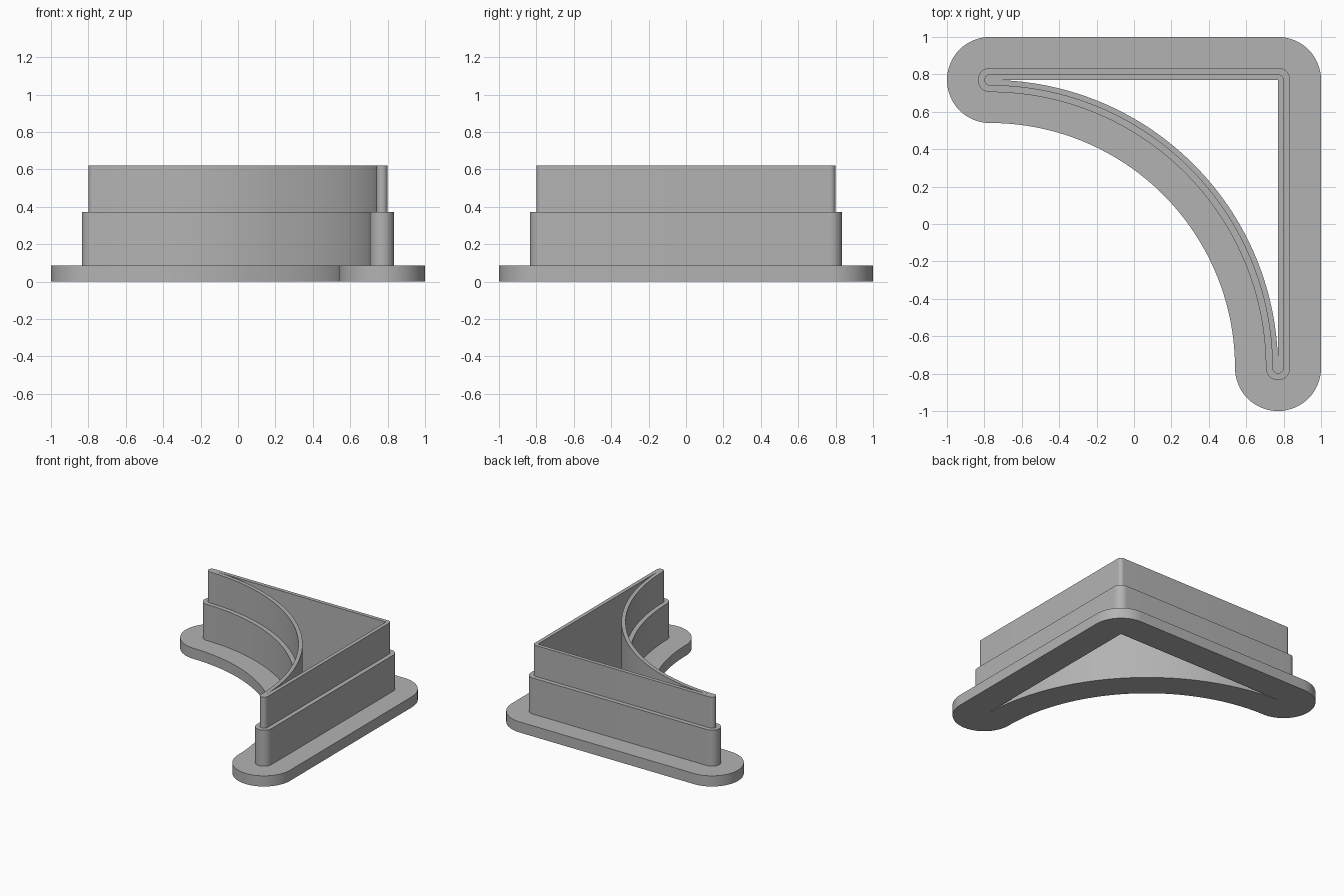
import bpy, bmesh
from math import cos, sin, radians

cube = bpy.data.objects.get("Cube")
if cube:
    bpy.data.objects.remove(cube, do_unlink=True)

C = 0.77        # corner distance of the cutting outline
R = 2 * C       # radius of the concave side


def arc(cx, cy, r, start, end, steps):
    angles = [radians(start + (end - start) * i / steps) for i in range(steps + 1)]
    return [(cx + r * cos(a), cy + r * sin(a)) for a in angles]


def outline(offset):
    """Corner shape with a concave side, grown outwards by offset."""
    return (arc(C, C, offset, 0, 90, 16)
            + arc(-C, C, offset, 90, 270, 32)
            + arc(-C, -C, R - offset, 90, 0, 72)[1:-1]
            + arc(C, -C, offset, 180, 360, 32))


# Stepped section: flange, thick wall, thin blade, then the inside wall
section = [(0.23, 0), (0.23, 0.085), (0.065, 0.085), (0.065, 0.373),
           (0.03, 0.373), (0.03, 0.62), (0, 0.62), (0, 0)]

bm = bmesh.new()
rings = [[bm.verts.new((x, y, z)) for x, y in outline(offset)]
         for offset, z in section]
for k, ring in enumerate(rings):
    above = rings[(k + 1) % len(rings)]
    for i in range(len(ring)):
        j = (i + 1) % len(ring)
        bm.faces.new((ring[i], ring[j], above[j], above[i]))
# The inside wall has sharp tips, so its cap points collapse together
bmesh.ops.remove_doubles(bm, verts=bm.verts, dist=0.00005)
bmesh.ops.recalc_face_normals(bm, faces=bm.faces)

mesh = bpy.data.meshes.new("corner_cutter")
bm.to_mesh(mesh)
bm.free()
cutter = bpy.data.objects.new("corner_cutter", mesh)
bpy.context.collection.objects.link(cutter)

# Plain grey plastic
grey = bpy.data.materials.new("grey plastic")
grey.use_nodes = True
colour = (0.45, 0.45, 0.45, 1)
grey.diffuse_color = colour
grey.node_tree.nodes["Principled BSDF"].inputs["Base Color"].default_value = colour
mesh.materials.append(grey)

bpy.ops.object.select_all(action="DESELECT")
cutter.select_set(True)
bpy.context.view_layer.objects.active = cutter
bpy.ops.object.shade_smooth_by_angle(angle=radians(30))
